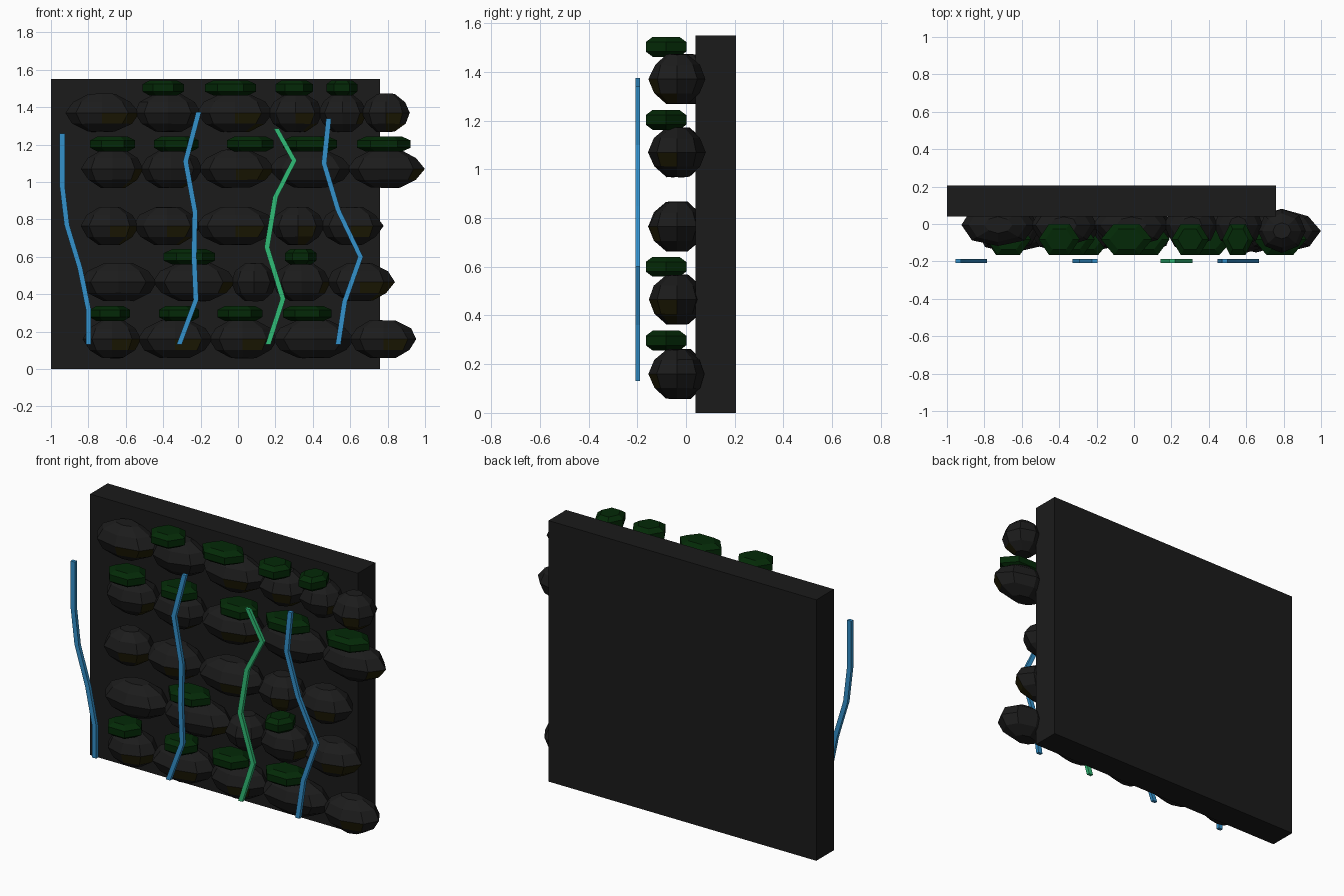
import bpy, bmesh, math, random

random.seed(4)
if "Cube" in bpy.data.objects:
    bpy.data.objects.remove(bpy.data.objects["Cube"], do_unlink=True)


def material(name, rgb):
    m = bpy.data.materials.new(name)
    m.use_nodes = True
    color = (*rgb, 1)
    m.diffuse_color = color
    bsdf = next(n for n in m.node_tree.nodes if n.type == 'BSDF_PRINCIPLED')
    bsdf.inputs["Base Color"].default_value = color
    bsdf.inputs["Roughness"].default_value = 0.9
    return m


SLAB = material("dark slab", (.011, .011, .011))
STONE = material("charcoal stone", (.0115, .0115, .0115))
OLIVE = material("olive stain", (.017, .014, .002))
MOSS = material("moss green", (.001, .022, .002))
BLUE = material("water blue", (.033, .285, .6))
GREEN = material("vine green", (.03, .5, .18))


def add_mesh(name, bm, *mats):
    mesh = bpy.data.meshes.new(name)
    bm.to_mesh(mesh)
    bm.free()
    for m in mats:
        mesh.materials.append(m)
    ob = bpy.data.objects.new(name, mesh)
    bpy.context.collection.objects.link(ob)


def loft(rings):
    # Skin a stack of equal point rings and cap both ends
    bm = bmesh.new()
    loops = [[bm.verts.new(p) for p in ring] for ring in rings]
    for a, b in zip(loops, loops[1:]):
        for i in range(len(a)):
            j = (i + 1) % len(a)
            bm.faces.new((a[i], a[j], b[j], b[i]))
    bm.faces.new(loops[0])
    bm.faces.new(loops[-1])
    bmesh.ops.recalc_face_normals(bm, faces=bm.faces)
    bm.normal_update()
    return bm


def lathe(center, size, profile, sides, jitter=0):
    # Faceted body: profile gives (height, radius) as shares of the half size
    rings = []
    for h, r in profile:
        ring = []
        for i in range(sides):
            a = i * math.tau / sides
            k = r * random.uniform(1 - jitter, 1 + jitter / 2)
            ring.append((center[0] + size[0] * k * math.cos(a),
                         center[1] + size[1] * k * math.sin(a),
                         center[2] + size[2] * h * random.uniform(1 - jitter, 1)))
        rings.append(ring)
    return loft(rings)


def stone(x0, x1, y, z):
    # Chunky boulder with a few stained lower facets near its end
    bm = lathe(((x0 + x1) / 2, y, z), ((x1 - x0) / 2, .117, .103),
               [(-1, .38), (-.58, .8), (0, 1), (.58, .8), (1, .38)], 8, .05)
    for f in bm.faces:
        low_end = f.normal.y < -.1 and f.normal.x > .2 and -.85 < f.normal.z < 0
        f.material_index = int(low_end and random.random() < .4)
    add_mesh("wall_stone", bm, STONE, OLIVE)


def moss(x, half, z):
    # Six-sided cushion with chamfered rims
    bm = lathe((x, -.082, z), (half, .096, .041),
               [(-1, .66), (-.48, 1), (.48, 1), (1, .66)], 6)
    add_mesh("moss_cushion", bm, MOSS)


def strand(name, points, mat):
    # Thin square hanging strip
    corners = [(-1, -1), (1, -1), (1, 1), (-1, 1)]
    add_mesh(name, loft([[(x + .014 * i, -.198 + .01 * j, z) for i, j in corners]
                         for x, z in points]), mat)


# Backing slab
bm = bmesh.new()
bmesh.ops.create_cube(bm, size=1)
for v in bm.verts:
    v.co = (v.co.x * 1.76 - .12, v.co.y * .165 + .1225, (v.co.z + .5) * 1.55)
add_mesh("backing_slab", bm, SLAB)

# Courses of stones: height, depth position, then the joints between neighbours
courses = [
    (1.37, -.005, (-.91, -.545, -.205, .175, .44, .675, .905)),
    (1.07, -.03, (-.825, -.515, -.2, .18, .595, .985)),
    (.765, -.038, (-.825, -.545, -.215, .19, .45, .76)),
    (.465, -.035, (-.835, -.445, -.025, .195, .485, .82)),
    (.16, -.025, (-.815, -.53, -.145, .195, .61, .945)),
]
for z, y, joints in courses:
    for x0, x1 in zip(joints, joints[1:]):
        end = x1 == joints[-1]
        stone(x0 - .015, x1 + .015, -.037 if end else y, z)

# Moss cushions: height, then (centre, half width)
beds = [
    (1.503, ((-.4, .11), (-.04, .137), (.3, .1), (.555, .083))),
    (1.203, ((-.67, .12), (-.33, .12), (.065, .125), (.385, .145), (.78, .143))),
    (.6, ((-.26, .138), (.335, .085))),
    (.297, ((-.685, .107), (-.315, .107), (.01, .12), (.37, .13))),
]
for z, cushions in beds:
    for x, half in cushions:
        moss(x, half, z)

# Hanging strands
strand("blue_strand_right", [(-.94, 1.26), (-.94, .98), (-.915, .77),
                             (-.845, .54), (-.8, .32), (-.8, .13)], BLUE)
strand("blue_strand_middle", [(-.21, 1.375), (-.28, 1.11), (-.23, .84),
                              (-.235, .6), (-.225, .37), (-.315, .13)], BLUE)
strand("green_strand", [(.205, 1.285), (.3, 1.115), (.2, .92),
                        (.155, .65), (.24, .375), (.16, .13)], GREEN)
strand("blue_strand_left", [(.485, 1.34), (.46, 1.1), (.535, .85),
                            (.655, .6), (.57, .36), (.535, .13)], BLUE)
